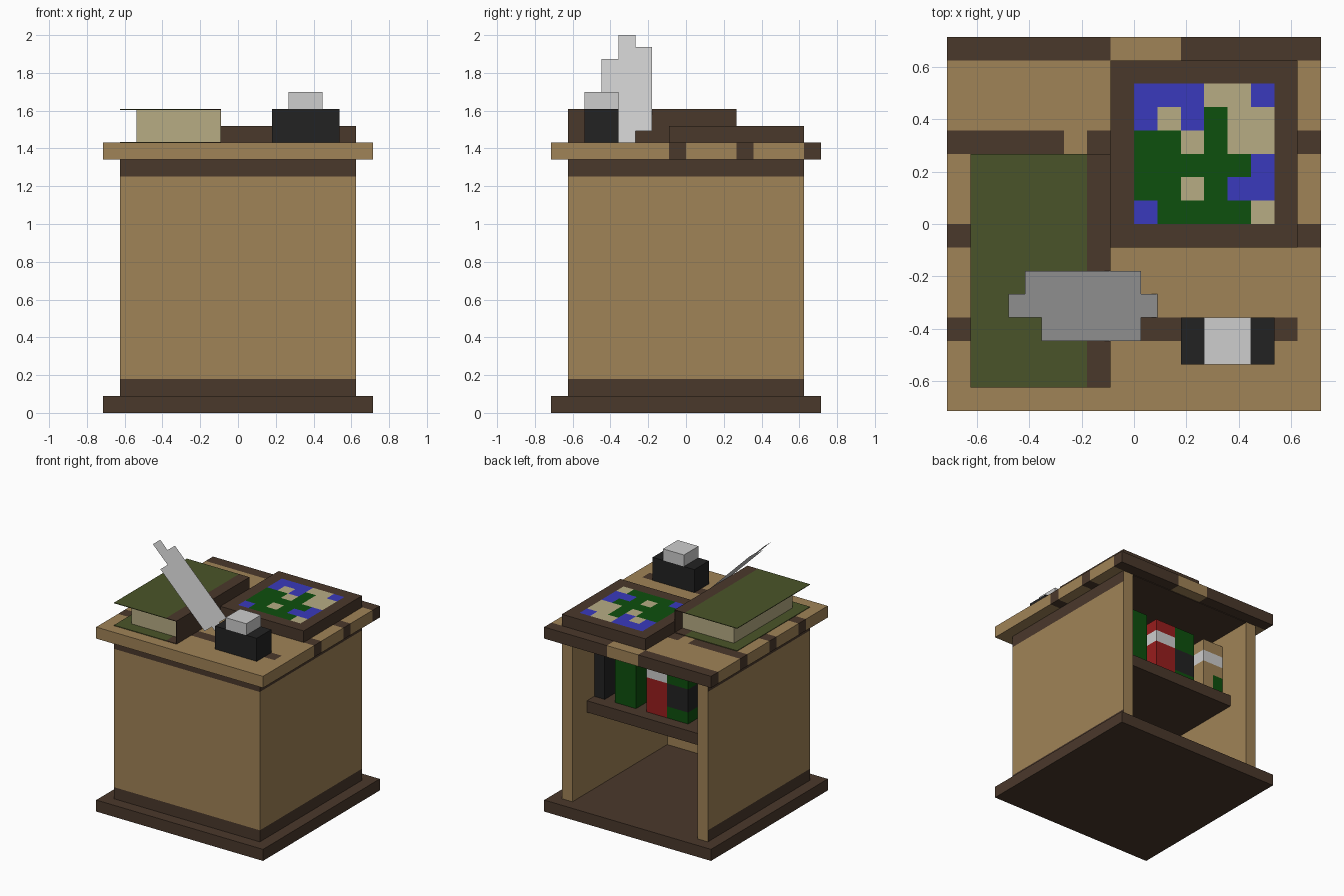
import bpy, bmesh
from mathutils import Vector

if "Cube" in bpy.data.objects:
    bpy.data.objects.remove(bpy.data.objects["Cube"])

U = 0.0894  # one grid unit; all sizes below are in grid units


def srgb(hex_code):
    vals = [int(hex_code[i:i + 2], 16) / 255 for i in (0, 2, 4)]
    return [v / 12.92 if v <= 0.04045 else ((v + 0.055) / 1.055) ** 2.4 for v in vals] + [1.0]


PALETTE = {"light_wood": "A08357", "dark_wood": "4A382B", "olive_cover": "4A5429",
           "leaf_green": "0D500D", "sea_blue": "3A3ABC", "sand": "B7AC84",
           "ink_black": "222222", "pale_grey": "CDCDCD", "book_red": "981D1D"}
NAMES = list(PALETTE)
MATS = []
for mat_name, code in PALETTE.items():
    m = bpy.data.materials.new(mat_name)
    m.use_nodes = True
    m.diffuse_color = srgb(code)
    m.node_tree.nodes["Principled BSDF"].inputs["Base Color"].default_value = srgb(code)
    MATS.append(m)


def finish(name, bm, rule):
    """Paint faces by rule(centre, normal), scale to size and link."""
    bm.normal_update()
    used = []
    for f in bm.faces:
        colour = rule(f.calc_center_median(), f.normal) if callable(rule) else rule
        if colour not in used:
            used.append(colour)
        f.material_index = used.index(colour)
    bmesh.ops.scale(bm, vec=(U, U, U), verts=bm.verts)
    mesh = bpy.data.meshes.new(name)
    bm.to_mesh(mesh)
    bm.free()
    for colour in used:
        mesh.materials.append(MATS[NAMES.index(colour)])
    obj = bpy.data.objects.new(name, mesh)
    bpy.context.collection.objects.link(obj)
    return obj


def block(name, lo, hi, rule, cuts=("", "", "")):
    """Box from lo to hi, sliced at the given positions on each axis."""
    bm = bmesh.new()
    bmesh.ops.create_cube(bm, size=1)
    lo, hi = Vector(lo), Vector(hi)
    for v in bm.verts:
        v.co = [(lo[i] + hi[i]) / 2 + v.co[i] * (hi[i] - lo[i]) for i in range(3)]
    for axis, places in enumerate(cuts):
        for p in places:
            point, normal = Vector(), Vector()
            point[axis], normal[axis] = p, 1
            bmesh.ops.bisect_plane(bm, geom=bm.verts[:] + bm.edges[:] + bm.faces[:],
                                   plane_co=point, plane_no=normal)
    return finish(name, bm, rule)


# Cabinet: base, three walls with dark bands outside, open back
def wall_rule(c, n):
    outside = abs(c.x) > 6.9 or c.y < -6.9
    return "dark_wood" if outside and (c.z < 2 or c.z > 14) else "light_wood"


block("base", (-8, -8, 0), (8, 8, 1), "dark_wood")
bands = ("", "", (2, 14))
block("front_wall", (-7, -7, 1), (7, -6, 15), wall_rule, bands)
for side, x in (("left", 6), ("right", -7)):
    block(side + "_wall", (x, -6, 1), (x + 1, 7, 15), wall_rule, bands)
block("ceiling", (-6, -6, 14.95), (6, 7, 15), "dark_wood")
block("shelf", (-6, -6, 8), (6, 5, 9), "dark_wood")


# Table top with broken dark plank seams
def top_rule(c, n):
    dark = ((c.y > 7 and not -1 < c.x < 2)
            or (3 < c.y < 4 and not -3 < c.x < -2)
            or -1 < c.y < 0
            or (-5 < c.y < -4 and c.x < 7))
    return "dark_wood" if dark else "light_wood"


block("table_top", (-8, -8, 15), (8, 8, 16), top_rule,
      ((-3, -2, -1, 2, 7), (-5, -4, -1, 0, 3, 4, 7), ""))

# Framed map
MAP_ROWS = ("BBBSSB", "BSBGSS", "GGSGSS", "GGGGGB", "GGSGBB", "BGGGGS")
MAP_COLOURS = {"B": "sea_blue", "S": "sand", "G": "leaf_green"}


def map_rule(c, n):
    if n.z > 0.5 and 0 < c.x < 6 and 0 < c.y < 6:
        return MAP_COLOURS[MAP_ROWS[5 - int(c.y)][int(c.x)]]
    return "dark_wood"


block("map_board", (-1, -1, 16), (7, 7, 17), map_rule, (range(7), range(7), ""))


# Large book lying on the table
def cover_rule(c, n):
    return "dark_wood" if c.x > -2 else "olive_cover"


for part, z in (("bottom", 16), ("top", 17.95)):
    block("book_cover_" + part, (-7, -7, z), (-1, 3, z + 0.05), cover_rule, ((-2,), "", ""))
block("book_spine", (-1.05, -7, 16.05), (-1, 3, 17.95), "dark_wood")
block("book_pages", (-6, -6, 16.05), (-1.05, 2, 17.95), "sand")

# Ink pot
block("ink_pot", (2, -6, 16), (6, -4, 18), "ink_black")
block("ink_pot_cap", (3, -6, 18), (5, -4, 19), "pale_grey")

# Quill: flat stepped outline (length, width) leaning at 45 degrees
OUTLINE = ((0, -4), (0, -3), (1, -3), (1, -2), (8, -2), (8, -3),
           (9, -3), (9, -4), (7, -4), (7, -5), (1, -5), (1, -4))
bm = bmesh.new()
lean = 0.5 ** 0.5
bm.faces.new([bm.verts.new((1 - t * lean, y, 16 + t * lean)) for t, y in OUTLINE])
finish("quill", bm, "pale_grey")


# Books on the shelf
def banded(colour):
    return lambda c, n: "pale_grey" if 12 < c.z < 13 and abs(n.z) < 0.5 else colour


def patched(c, n):
    return "ink_black" if 10 < c.z < 12 else "leaf_green"


def spotted(c, n):
    if n.y > 0.5 and c.x < -5 and c.z < 11:
        return "leaf_green"
    return banded("light_wood")(c, n)


SHELF_BOOKS = (("black", 5, 6, "ink_black"), ("green", 2, 4, "leaf_green"),
               ("red", -1, 1, banded("book_red")), ("patched", -3, -1, patched),
               ("tan", -6, -4, spotted))
for label, x0, x1, rule in SHELF_BOOKS:
    block("shelf_book_" + label, (x0, -1, 9), (x1, 4, 14), rule,
          ((-5,), "", (10, 11, 12, 13)))
